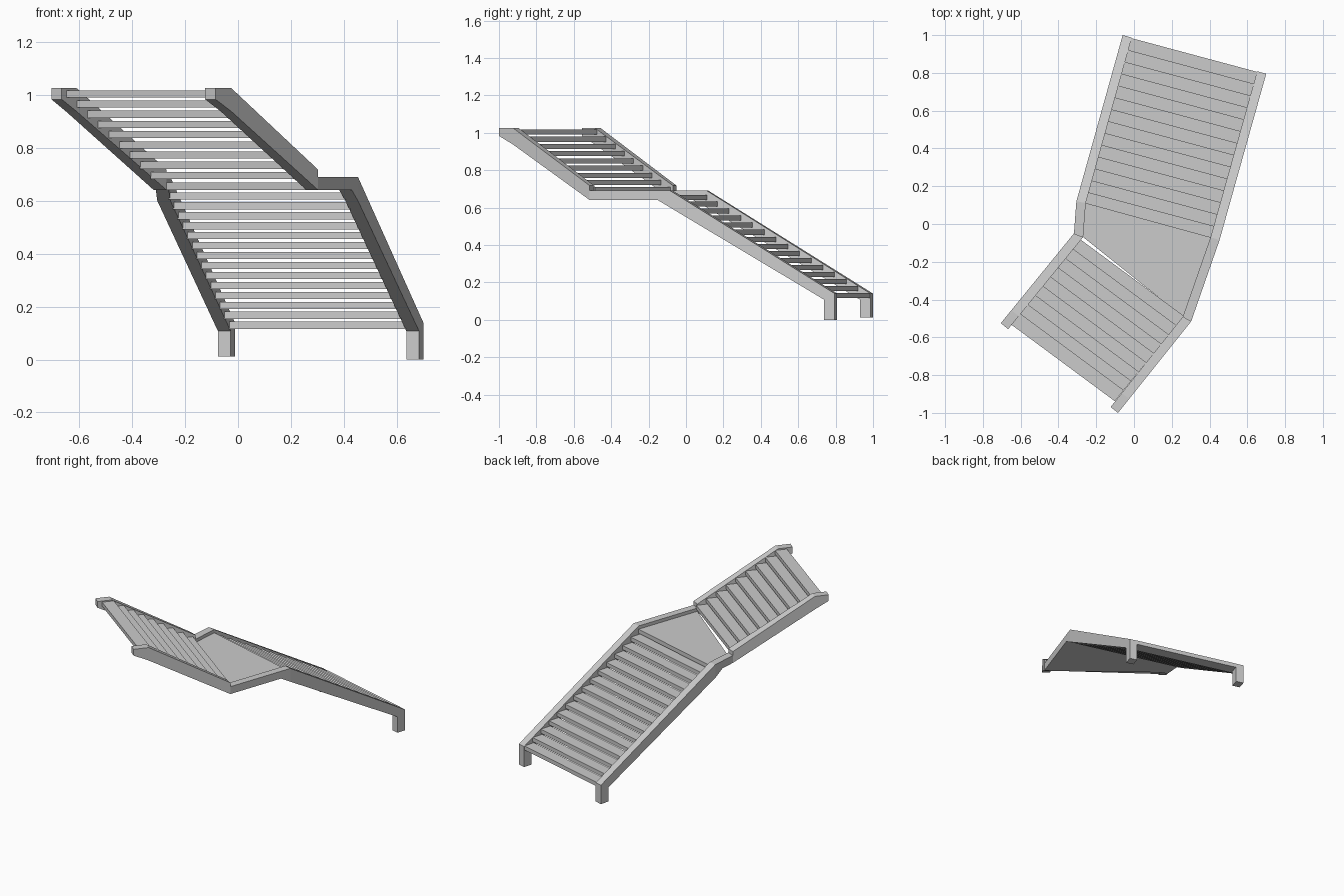
import bpy, bmesh
from mathutils import Vector

if "Cube" in bpy.data.objects:
    bpy.data.objects.remove(bpy.data.objects["Cube"])

W = 0.05       # stringer width
T = 0.027      # tread thickness

# Outer plan lines: bottom end, landing start, landing end, top end
LEFT = [Vector(p) for p in ((-0.06, 1.0), (-0.305, 0.12), (-0.318, -0.05), (-0.705, -0.525))]
RIGHT = [Vector(p) for p in ((0.70, 0.795), (0.453, -0.085), (0.303, -0.515), (-0.085, -1.0))]


def make_object(name, bm):
    bmesh.ops.remove_doubles(bm, verts=bm.verts, dist=1e-5)
    bmesh.ops.recalc_face_normals(bm, faces=bm.faces)
    me = bpy.data.meshes.new(name)
    bm.to_mesh(me)
    bm.free()
    ob = bpy.data.objects.new(name, me)
    bpy.context.collection.objects.link(ob)
    return ob


def normal(a, b, side):
    d = (b - a).normalized()
    return Vector((-d.y, d.x)) * side


def inset(path, side):
    """Mitred inward offset of a plan line."""
    n = [normal(path[i], path[i + 1], side) for i in range(3)]
    out = []
    for i, p in enumerate(path):
        a, b = n[max(i - 1, 0)], n[min(i, 2)]
        out.append(p + (a + b) * W / (1 + a.dot(b)))
    return out


def slab(name, pts, z0, z1):
    bm = bmesh.new()
    lo = [bm.verts.new((p.x, p.y, z0)) for p in pts]
    hi = [bm.verts.new((p.x, p.y, z1)) for p in pts]
    bm.faces.new(lo)
    bm.faces.new(hi)
    for i in range(len(pts)):
        j = (i + 1) % len(pts)
        bm.faces.new((lo[i], lo[j], hi[j], hi[i]))
    return make_object(name, bm)


def stringer(name, outer, inner, foot):
    # (segment, distance, top z, bottom z); None = segment end
    stations = [(0, 0, 0.14, foot), (0, 0.06, 0.176, foot), (0, 0.06, 0.176, 0.108),
                (0, None, 0.69, 0.60), (1, 0.07, 0.69, 0.64), (1, None, 0.69, 0.64),
                (1, None, 0.717, 0.64), (2, 0.525, 1.025, 0.937), (2, None, 1.025, 0.983)]
    bm = bmesh.new()
    rings = []
    for seg, s, zt, zb in stations:
        f = 1 if s is None else s / (outer[seg + 1] - outer[seg]).length
        o = outer[seg].lerp(outer[seg + 1], f)
        i = inner[seg].lerp(inner[seg + 1], f)
        rings.append([bm.verts.new((p.x, p.y, z)) for p, z in ((o, zt), (i, zt), (i, zb), (o, zb))])
    bm.faces.new(rings[0])
    bm.faces.new(rings[-1])
    for a, b in zip(rings, rings[1:]):
        for k in range(4):
            q = (a[k], a[(k + 1) % 4], b[(k + 1) % 4], b[k])
            step = (a[0].co.xy - b[0].co.xy).length < 1e-6
            if (step and k in (1, 3)) or (q[0].co - q[3].co).length < 1e-6:
                continue
            bm.faces.new(q)
    return make_object(name, bm)


def flight(name, seg, count, going, first_top, rise):
    l, r = LEFT[seg], RIGHT[seg]
    d = (LEFT[seg + 1] - l).normalized()
    n = Vector((-d.y, d.x))
    l, r = l + n * (W - 0.003), r - n * (W - 0.003)
    for k in range(count):
        a, b = d * (going * k + 0.003), d * (going * k + 0.078)
        top = first_top + rise * k
        slab(f"{name}_{k + 1}", [l + a, r + a, r + b, l + b], top - T, top)


left_in, right_in = inset(LEFT, 1), inset(RIGHT, -1)

# Side beams with feet
stringer("left_stringer", LEFT, left_in, 0.012)
stringer("right_stringer", RIGHT, right_in, 0.0)

# Landing between the two flights
slab("landing", [left_in[1], right_in[1], right_in[2], left_in[2]], 0.64, 0.668)

# Open treads
flight("lower_tread", 0, 14, 0.0652, 0.143, 0.0376)
flight("upper_tread", 2, 9, 0.0632, 0.709, 0.0385)
